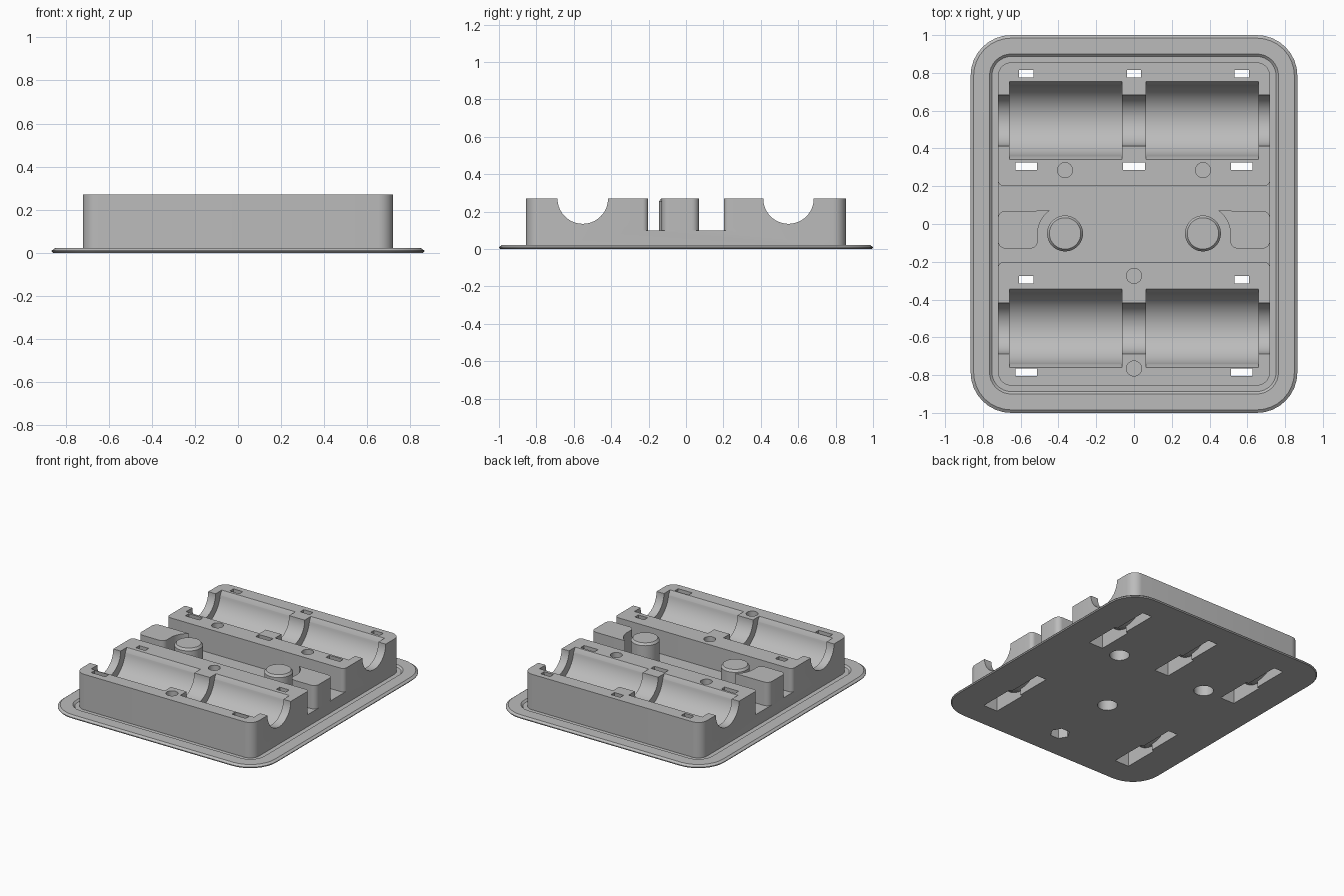
import bpy
import bmesh
from math import sin, cos, pi, radians

cube = bpy.data.objects.get("Cube")
if cube:
    bpy.data.objects.remove(cube, do_unlink=True)

TOP, FLOOR = 0.27, 0.098
CHANNEL = 0.202          # half width of the middle channel
BAY_Y = 0.55             # distance of each cradle bay from the middle
POST_X, POST_Y = 0.365, -0.05

grey = bpy.data.materials.new("light_grey")
grey.use_nodes = True
grey.diffuse_color = (0.5, 0.5, 0.5, 1)
grey.node_tree.nodes["Principled BSDF"].inputs["Base Color"].default_value = (0.5, 0.5, 0.5, 1)


def arc(cx, cy, r, a0, a1, n=8):
    """Points on an arc, angles in degrees."""
    steps = [radians(a0 + (a1 - a0) * i / n) for i in range(n + 1)]
    return [(cx + r * cos(a), cy + r * sin(a)) for a in steps]


def rounded_rect(hx, hy, r):
    pts = []
    for i, (sx, sy) in enumerate([(1, 1), (-1, 1), (-1, -1), (1, -1)]):
        pts += arc(sx * (hx - r), sy * (hy - r), r, 90 * i, 90 * i + 90)
    return pts


def loft(name, rings):
    """Closed solid through rings of equal point count."""
    bm = bmesh.new()
    loops = [[bm.verts.new(p) for p in ring] for ring in rings]
    for a, b in zip(loops, loops[1:]):
        for i in range(len(a)):
            j = (i + 1) % len(a)
            bm.faces.new((a[i], a[j], b[j], b[i]))
    bm.faces.new(loops[0][::-1])
    bm.faces.new(loops[-1])
    bmesh.ops.recalc_face_normals(bm, faces=bm.faces)
    mesh = bpy.data.meshes.new(name)
    bm.to_mesh(mesh)
    bm.free()
    mesh.materials.append(grey)
    obj = bpy.data.objects.new(name, mesh)
    bpy.context.collection.objects.link(obj)
    return obj


def prism_z(name, pts, z0, z1):
    return loft(name, [[(x, y, z) for x, y in pts] for z in (z0, z1)])


def prism_x(name, pts, x0, x1, y=0.0):
    return loft(name, [[(x, y + u, z) for u, z in pts] for x in (x0, x1)])


def activate(obj):
    bpy.ops.object.select_all(action="DESELECT")
    obj.select_set(True)
    bpy.context.view_layer.objects.active = obj


def cut(target, cutter):
    mod = target.modifiers.new("cut", "BOOLEAN")
    mod.operation, mod.solver, mod.object = "DIFFERENCE", "EXACT", cutter
    activate(target)
    bpy.ops.object.modifier_apply(modifier=mod.name)
    bpy.data.objects.remove(cutter, do_unlink=True)


# Flanged base, seal groove and block in one lofted solid: (inset, height)
steps = [(0.006, 0), (0, 0.007), (0.0, 0.01), (0.016, 0.022), (0.1, 0.022),
         (0.113, 0.01), (0.145, 0.01), (0.145, TOP)]
body = loft("tray_body", [
    [(x, y, z) for x, y in rounded_rect(0.865 - d, 1 - d, 0.215 - d)] for d, z in steps])

# Middle channel, flared at its ends so the rail corners are rounded
flare = arc(0.69, CHANNEL + 0.03, 0.03, -90, 0, 6) + [(0.8, CHANNEL + 0.03)]
outline = flare[:]
outline += [(x, -y) for x, y in flare[::-1]]
outline += [(-x, -y) for x, y in flare]
outline += [(-x, y) for x, y in flare[::-1]]
cut(body, prism_z("channel_cutter", outline, FLOOR, 0.4))

# Cradle bays: narrow neck groove along the whole width, two wide seats each
neck = [(-0.135, 0.4)] + arc(0, TOP, 0.135, 180, 360, 32) + [(0.135, 0.4)]
seat = ([(-0.207, 0.4), (-0.207, TOP), (-0.19, TOP - 0.03)]
        + arc(0, TOP, 0.192, 190, 350, 40)
        + [(0.19, TOP - 0.03), (0.207, TOP), (0.207, 0.4)])
for side in (1, -1):
    y = side * BAY_Y - 0.002
    cut(body, prism_x("neck_cutter", neck, -0.9, 0.9, y))
    for x0, x1 in ((-0.66, -0.063), (0.063, 0.66)):
        cut(body, prism_x("seat_cutter", seat, x0, x1, y))

# Strap slots that pass under the seats, wider on the front half
narrow = ([(-0.263, 0.4), (-0.263, -0.05), (0.265, -0.05), (0.265, 0.4), (0.225, 0.4)]
          + arc(0, TOP, 0.225, 0, -180, 32) + [(-0.225, 0.4)])
wide = ([(-0.265, 0.4), (-0.265, -0.051), (0, -0.051)]
        + arc(0, TOP, 0.2255, -90, -180, 16) + [(-0.2255, 0.4)])
slots = [(x, BAY_Y) for x in (-0.57, 0, 0.57)] + [(x, 0.01 - BAY_Y) for x in (-0.57, 0.57)]
for x, y in slots:
    cut(body, prism_x("slot_cutter", narrow, x - 0.038, x + 0.038, y))
    cut(body, prism_x("slot_head_cutter", wide, x - 0.057, x + 0.057, y))

# Blind fastener holes from above and larger ones from below, one six-sided
holes = [(-POST_X, 0.285, 24), (POST_X, 0.285, 24), (0, -0.275, 24), (0, -0.765, 6)]
for x, y, sides in holes:
    cut(body, prism_z("bore_cutter", arc(x, y, 0.04, 0, 360, 24)[:-1], 0.17, 0.4))
    cut(body, prism_z("socket_cutter", arc(x, y, 0.066, 0, 360, sides)[:-1], -0.05, 0.12))

parts = [body]
for side, label in ((1, "left"), (-1, "right")):
    # Chamfered locating post
    rings = []
    for r, z in ((0.095, FLOOR), (0.095, TOP - 0.016), (0.083, TOP)):
        rings.append([(x, y, z) for x, y in arc(side * POST_X, POST_Y, r, 0, 360, 48)[:-1]])
    parts.append(loft(label + "_post", rings))

    # End stop, hollowed round the post
    pts = (arc(POST_X, POST_Y, 0.145, 56, 0, 12)
           + arc(0.55, -0.09, 0.04, 180, 270)
           + arc(0.68, -0.09, 0.04, 270, 360)
           + arc(0.68, 0.03, 0.04, 0, 90))
    parts.append(prism_z(label + "_end_stop", [(side * x, y) for x, y in pts], FLOOR, TOP))

for obj in parts:
    activate(obj)
    bpy.ops.object.shade_smooth_by_angle(angle=radians(25))
